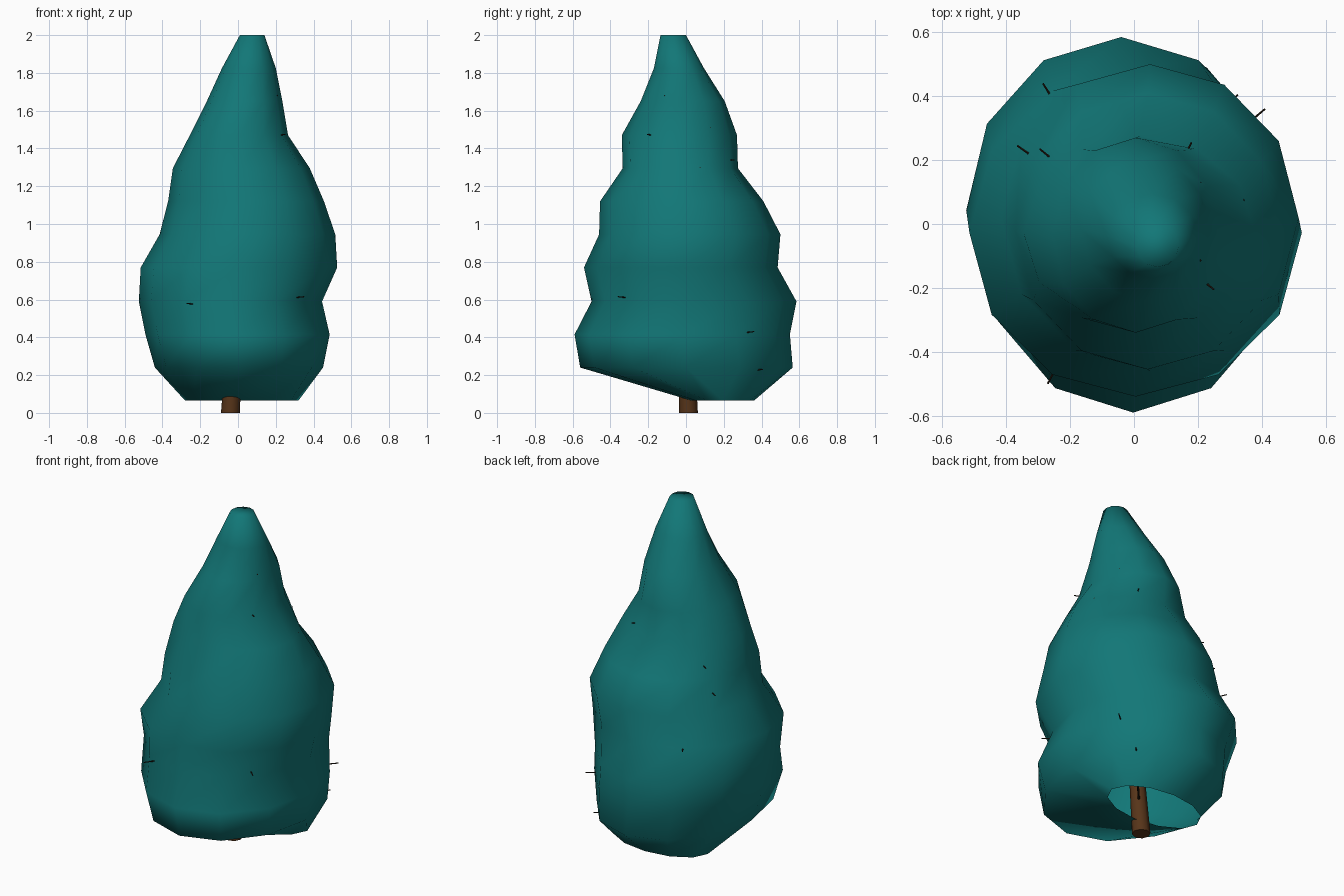
import bpy, bmesh, math
from mathutils import Vector

if "Cube" in bpy.data.objects:
    bpy.data.objects.remove(bpy.data.objects["Cube"])


def material(name, color):
    m = bpy.data.materials.new(name)
    m.diffuse_color = color
    m.use_nodes = True
    m.node_tree.nodes["Principled BSDF"].inputs["Base Color"].default_value = m.diffuse_color
    return m


teal = material("foliage_teal", (0.006, 0.185, 0.185, 1))
brown = material("bark_brown", (0.095, 0.035, 0.01, 1))
dark = material("twig_brown", (0.02, 0.012, 0.006, 1))


def finish(bm, name, mat, angle=None):
    bmesh.ops.recalc_face_normals(bm, faces=bm.faces)
    mesh = bpy.data.meshes.new(name)
    bm.to_mesh(mesh)
    bm.free()
    mesh.materials.append(mat)
    obj = bpy.data.objects.new(name, mesh)
    bpy.context.collection.objects.link(obj)
    if angle:
        bpy.ops.object.select_all(action='DESELECT')
        obj.select_set(True)
        bpy.context.view_layer.objects.active = obj
        bpy.ops.object.shade_smooth_by_angle(angle=math.radians(angle))
    return obj


def loft(bm, rings, sides, cap_bottom, cap_top):
    """Skin stacked elliptical rings given as (z, x_min, x_max, y_min, y_max)."""
    loops = []
    for z, x0, x1, y0, y1 in rings:
        cx, cy, a, b = (x0 + x1) / 2, (y0 + y1) / 2, (x1 - x0) / 2, (y1 - y0) / 2
        loops.append([bm.verts.new((cx + a * math.cos(2 * math.pi * i / sides),
                                    cy + b * math.sin(2 * math.pi * i / sides), z))
                      for i in range(sides)])
    for low, high in zip(loops, loops[1:]):
        for i in range(sides):
            j = (i + 1) % sides
            bm.faces.new((low[i], low[j], high[j], high[i]))
    if cap_bottom:
        bm.faces.new(loops[0][::-1])
    if cap_top:
        bm.faces.new(loops[-1])


# Foliage: lumpy cone, open underneath
foliage_rings = [
    (0.065, -0.28, 0.32, 0.03, 0.36),
    (0.24, -0.44, 0.45, -0.56, 0.565),
    (0.415, -0.49, 0.485, -0.59, 0.55),
    (0.59, -0.525, 0.445, -0.50, 0.585),
    (0.77, -0.515, 0.525, -0.54, 0.485),
    (0.945, -0.415, 0.515, -0.46, 0.50),
    (1.12, -0.37, 0.455, -0.455, 0.41),
    (1.295, -0.345, 0.38, -0.335, 0.275),
    (1.47, -0.255, 0.265, -0.34, 0.27),
    (1.65, -0.165, 0.235, -0.24, 0.205),
    (1.825, -0.085, 0.20, -0.17, 0.095),
    (2.0, 0.01, 0.14, -0.135, 0.0),
]
bm = bmesh.new()
loft(bm, foliage_rings, 12, False, True)
finish(bm, "foliage", teal, 80)

# Trunk: tapered and slightly leaning, running up inside the foliage
def trunk_center(z):
    return Vector((-0.04 + 0.055 * z, 0.013 - 0.035 * z, z))


bm = bmesh.new()
trunk_rings = []
for z in (0.0, 0.4, 0.8, 1.2, 1.75):
    c, r = trunk_center(z), 0.05 - 0.022 * z
    trunk_rings.append((z, c.x - r, c.x + r, c.y - r, c.y + r))
loft(bm, trunk_rings, 8, True, True)
finish(bm, "trunk", brown, 50)

# Twigs: thin spikes whose tips poke through the foliage
tips = [
    (-0.27, -0.50, 0.58), (0.35, -0.36, 0.615), (0.41, 0.36, 0.43),
    (0.325, 0.405, 0.23), (0.25, -0.205, 1.475), (0.21, -0.115, 1.68),
    (0.21, 0.13, 1.51), (0.18, 0.255, 1.34), (0.345, 0.075, 1.30),
    (-0.285, 0.44, 0.77), (-0.295, 0.235, 1.19), (-0.365, 0.245, 1.05),
    (0.11, -0.225, 1.58),
]
bm = bmesh.new()
for tip in tips:
    end = Vector(tip)
    start = trunk_center(end.z - 0.04)
    axis = end - start
    turn = axis.to_track_quat('Z', 'Y').to_matrix().to_4x4()
    turn.translation = (start + end) / 2
    bmesh.ops.create_cone(bm, cap_ends=True, segments=5, radius1=0.007,
                          radius2=0.003, depth=axis.length, matrix=turn)
finish(bm, "twigs", dark)
